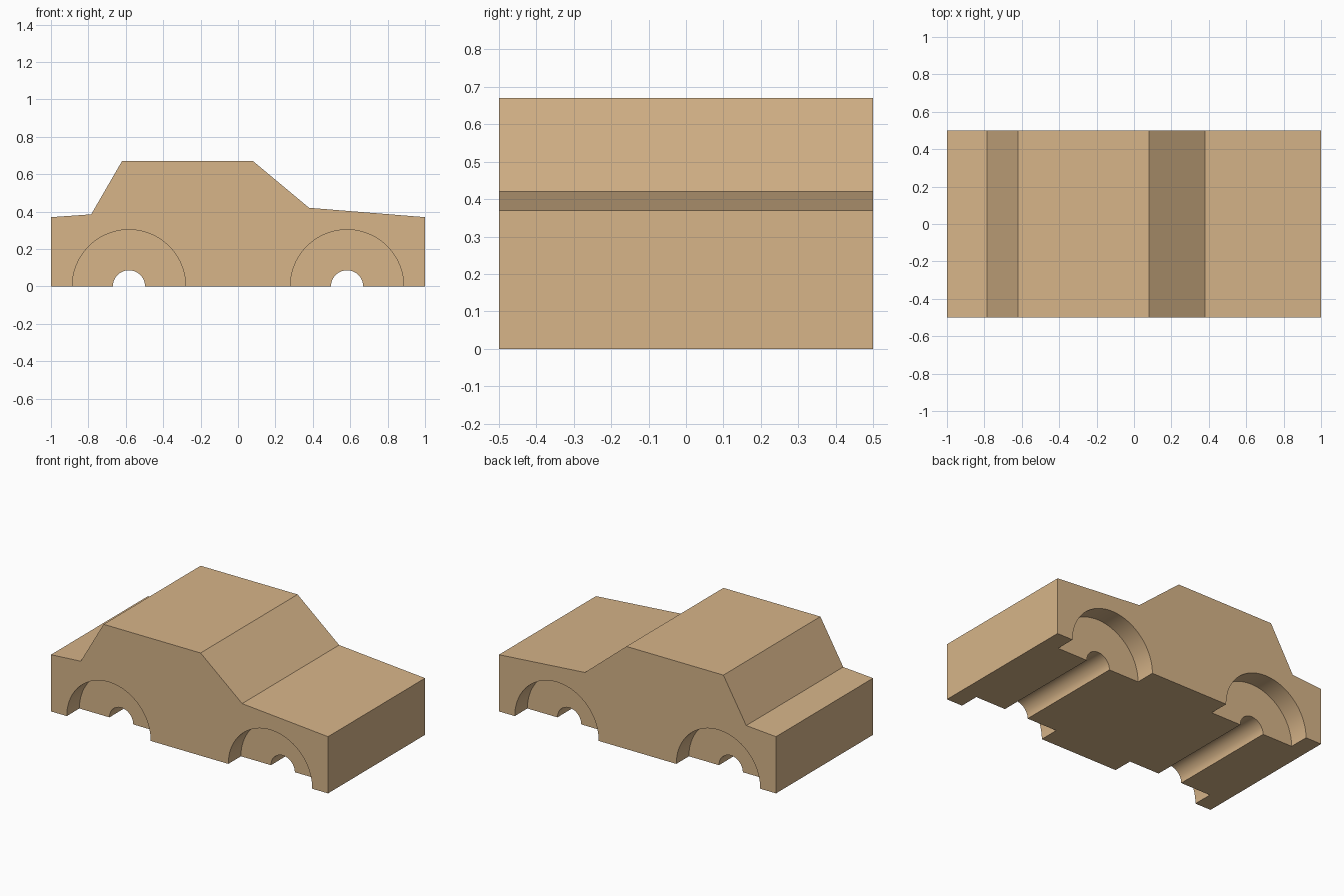
import bpy, bmesh, math

if "Cube" in bpy.data.objects:
    bpy.data.objects.remove(bpy.data.objects["Cube"])

AXLE_X = 0.583
INNER_Y = 0.37   # wall at the back of each wheel arch


def extrude_profile(name, points, y0, y1):
    """Solid made by sweeping an x-z outline along y."""
    bm = bmesh.new()
    face = bm.faces.new([bm.verts.new((x, y0, z)) for x, z in points])
    swept = bmesh.ops.extrude_face_region(bm, geom=[face])["geom"]
    verts = [v for v in swept if isinstance(v, bmesh.types.BMVert)]
    bmesh.ops.translate(bm, verts=verts, vec=(0, y1 - y0, 0))
    bmesh.ops.recalc_face_normals(bm, faces=bm.faces)
    mesh = bpy.data.meshes.new(name)
    bm.to_mesh(mesh)
    bm.free()
    obj = bpy.data.objects.new(name, mesh)
    bpy.context.collection.objects.link(obj)
    return obj


def arch_outline(cx, r, n=48):
    """Half circle on z = 0, extended below the ground for a clean cut."""
    arc = [(cx + r * math.cos(math.pi * i / n), r * math.sin(math.pi * i / n))
           for i in range(n + 1)]
    return arc + [(cx - r, -0.1), (cx + r, -0.1)]


def cut(body, cutter):
    mod = body.modifiers.new("cut", 'BOOLEAN')
    mod.operation = 'DIFFERENCE'
    mod.solver = 'EXACT'
    mod.object = cutter
    bpy.context.view_layer.objects.active = body
    bpy.ops.object.modifier_apply(modifier=mod.name)
    bpy.data.objects.remove(cutter)


# Car body: boot, rear window, roof, windscreen, bonnet
body = extrude_profile("car_body", [
    (-1, 0), (1, 0), (1, 0.37), (0.38, 0.42), (0.08, 0.67),
    (-0.62, 0.67), (-0.785, 0.385), (-1, 0.37)], -0.5, 0.5)

# Axle grooves across the full width, wheel arches on both sides
for x in (-AXLE_X, AXLE_X):
    cut(body, extrude_profile("axle_cutter", arch_outline(x, 0.086), -0.6, 0.6))
    for y0, y1 in ((-0.6, -INNER_Y), (INNER_Y, 0.6)):
        cut(body, extrude_profile("arch_cutter", arch_outline(x, 0.303), y0, y1))

# Smooth arches, crisp panel edges
bpy.ops.object.select_all(action='DESELECT')
body.select_set(True)
bpy.context.view_layer.objects.active = body
bpy.ops.object.shade_smooth_by_angle(angle=math.radians(20))

# Tan body colour
paint = bpy.data.materials.new("tan")
paint.diffuse_color = (0.68, 0.46, 0.25, 1)
paint.use_nodes = True
paint.node_tree.nodes["Principled BSDF"].inputs["Base Color"].default_value = paint.diffuse_color
body.data.materials.clear()
body.data.materials.append(paint)
